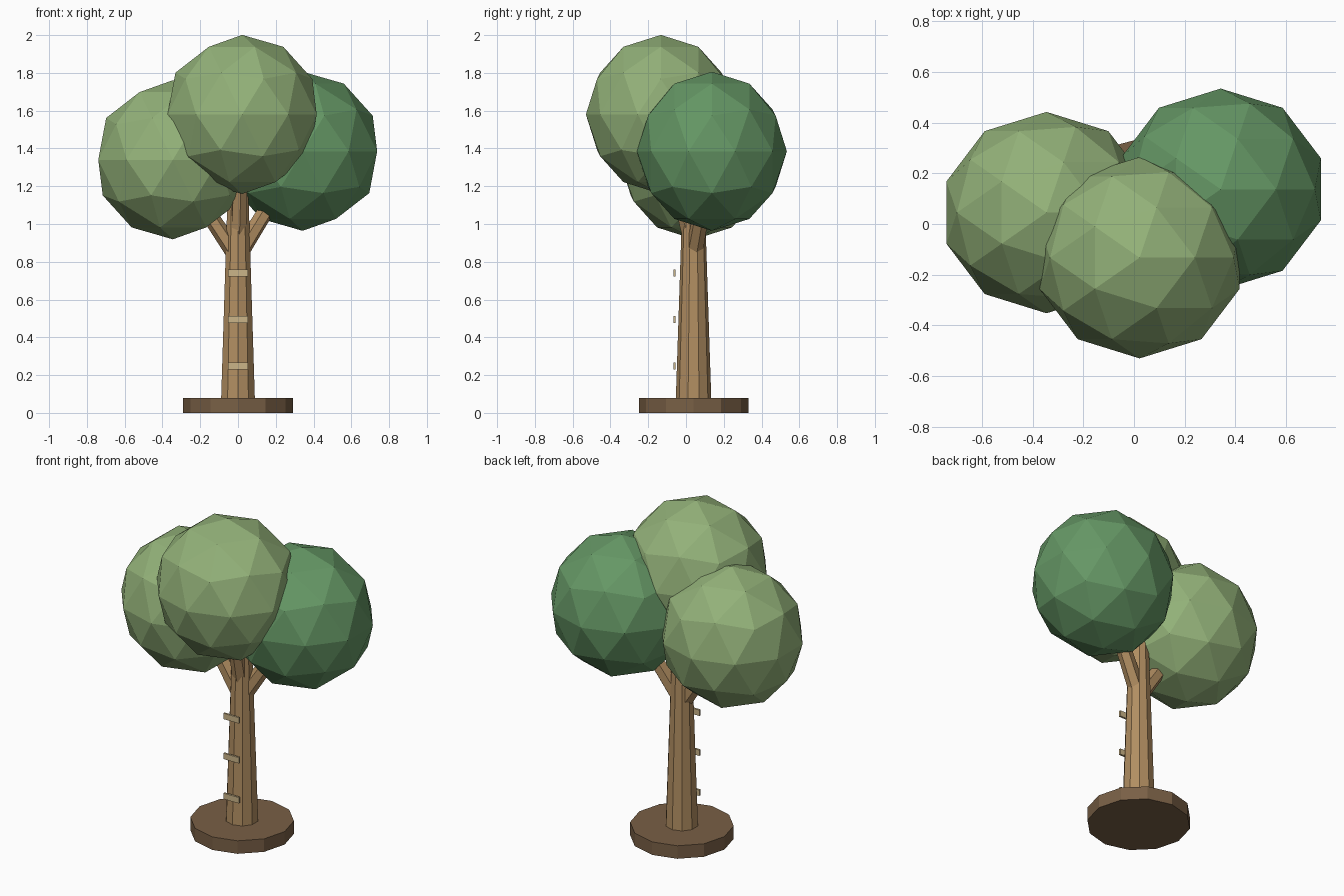
import bpy
from mathutils import Vector

if "Cube" in bpy.data.objects:
    bpy.data.objects.remove(bpy.data.objects["Cube"])


def material(name, rgb):
    m = bpy.data.materials.new(name)
    m.diffuse_color = (*rgb, 1)
    m.use_nodes = True
    m.node_tree.nodes["Principled BSDF"].inputs["Base Color"].default_value = m.diffuse_color
    return m


BARK = material("bark", (0.44, 0.27, 0.12))
SOIL = material("soil", (0.19, 0.115, 0.06))
PLANK = material("plank", (0.60, 0.46, 0.25))
LIGHT = material("light_leaves", (0.29, 0.44, 0.19))
DARK = material("dark_leaves", (0.13, 0.31, 0.13))


def finish(name, mat):
    ob = bpy.context.object
    ob.name = name
    ob.data.materials.append(mat)
    return ob


def limb(name, start, end, r1, r2, sides, mat):
    """Tapered flat-sided cylinder between two points."""
    a, b = Vector(start), Vector(end)
    d = b - a
    bpy.ops.mesh.primitive_cone_add(
        vertices=sides, radius1=r1, radius2=r2, depth=d.length,
        location=(a + b) / 2,
        rotation=d.to_track_quat('Z', 'Y').to_euler() if d.xy.length > 1e-6 else (0, 0, 0))
    return finish(name, mat)


# Ground disc and trunk
limb("base_disc", (0, 0.04, 0), (0, 0.04, 0.08), 0.29, 0.29, 12, SOIL)
limb("trunk", (0, 0.04, 0.07), (0, 0.04, 1.25), 0.094, 0.055, 10, BARK)

# Leaf balls, each with a branch reaching into it
crowns = [
    ("front", (0.022, -0.133, 1.58), 0.88, LIGHT),
    ("left", (-0.345, 0.045, 1.34), 0.82, LIGHT),
    ("right", (0.342, 0.137, 1.385), 0.83, DARK),
]
for side, centre, fork_z, mat in crowns:
    bpy.ops.mesh.primitive_ico_sphere_add(subdivisions=2, radius=1, location=centre,
                                          scale=(0.415, 0.397, 0.421))
    finish(side + "_leaves", mat)
    fork = Vector((0, 0.04, fork_z))
    tip = fork.lerp(Vector(centre), 0.75)
    limb(side + "_branch", fork, tip, 0.047, 0.04, 6, BARK)

# Ladder rungs on the front of the trunk
for i in range(3):
    bpy.ops.mesh.primitive_cube_add(size=1, location=(0, -0.061, 0.248 + 0.246 * i),
                                    scale=(0.105, 0.012, 0.036))
    finish(f"rung_{i + 1}", PLANK)
